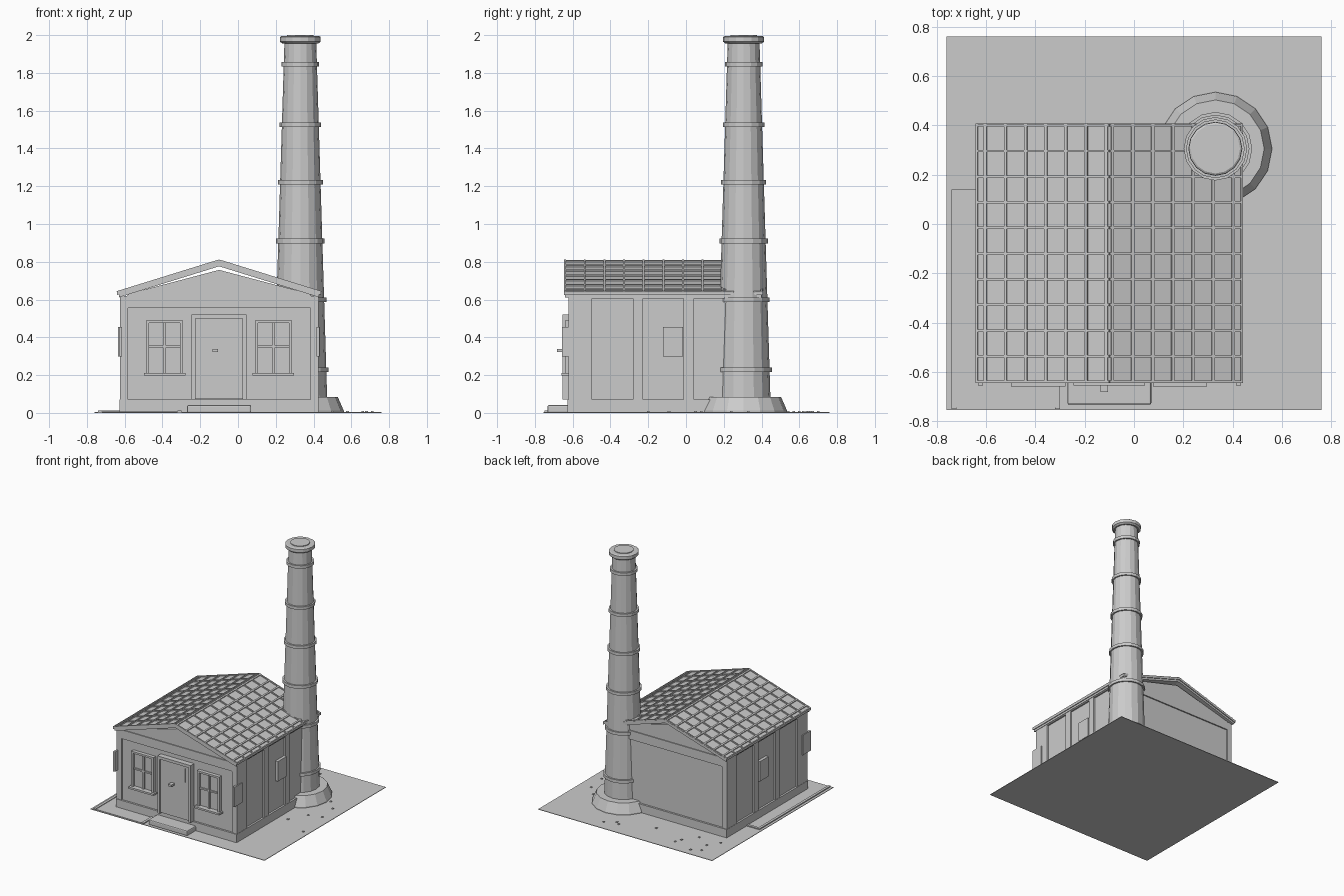
import bpy, bmesh, math
from mathutils import Matrix, Vector

cube = bpy.data.objects.get("Cube")
if cube:
    bpy.data.objects.remove(cube, do_unlink=True)

grey = bpy.data.materials.new("plain grey")
grey.use_nodes = True
grey.diffuse_color = (0.6, 0.6, 0.6, 1)
grey.node_tree.nodes["Principled BSDF"].inputs["Base Color"].default_value = (0.6, 0.6, 0.6, 1)


def finish(name, bm):
    bmesh.ops.recalc_face_normals(bm, faces=bm.faces)
    mesh = bpy.data.meshes.new(name)
    bm.to_mesh(mesh)
    bm.free()
    mesh.materials.append(grey)
    obj = bpy.data.objects.new(name, mesh)
    bpy.context.collection.objects.link(obj)
    return obj


def add_box(bm, x0, x1, y0, y1, z0, z1):
    centre = Vector(((x0 + x1) / 2, (y0 + y1) / 2, (z0 + z1) / 2))
    size = Matrix.Diagonal((x1 - x0, y1 - y0, z1 - z0, 1))
    bmesh.ops.create_cube(bm, size=1, matrix=Matrix.Translation(centre) @ size)


def boxes(name, *dims):
    bm = bmesh.new()
    for d in dims:
        add_box(bm, *d)
    return finish(name, bm)


def add_prism(bm, points, y0, y1):
    """Extrude an x-z outline from y0 to y1."""
    face = bm.faces.new([bm.verts.new((x, y0, z)) for x, z in points])
    new = bmesh.ops.extrude_face_region(bm, geom=[face])["geom"]
    bmesh.ops.translate(bm, vec=(0, y1 - y0, 0),
                        verts=[v for v in new if isinstance(v, bmesh.types.BMVert)])


def lathe(name, profile, centre, sides):
    bm = bmesh.new()
    rings = []
    for r, z in profile:
        rings.append([bm.verts.new((centre[0] + r * math.cos(2 * math.pi * i / sides),
                                    centre[1] + r * math.sin(2 * math.pi * i / sides), z))
                      for i in range(sides)])
    for a, b in zip(rings, rings[1:]):
        for i in range(sides):
            j = (i + 1) % sides
            bm.faces.new((a[i], a[j], b[j], b[i]))
    bm.faces.new(rings[0])
    bm.faces.new(rings[-1])
    return finish(name, bm)


CX, CY = -0.1, -0.12           # middle of the house
HX, HY = 0.527, 0.507          # half size of the plinth
FRONT = CY - HY

# Ground, path and pebbles
boxes("ground", (-0.76, 0.76, -0.755, 0.76, 0, 0.004))
boxes("path", (-0.72, -0.32, -0.745, -0.6, 0.002, 0.007), (-0.72, -0.6, -0.745, 0.12, 0.002, 0.007))
boxes("path_kerb", (-0.74, -0.72, -0.75, 0.14, 0.002, 0.012),
      (-0.72, -0.6, 0.12, 0.14, 0.002, 0.012), (-0.32, -0.3, -0.75, -0.62, 0.002, 0.012))
pebbles = [(-.6, .66), (-.53, .7), (-.36, .65), (-.38, .6), (-.58, .57), (-.46, .49), (-.64, .48),
           (-.12, .54), (.14, .64), (.17, .62), (.25, .67), (.58, .33), (.66, .24), (.58, .05),
           (.68, .08), (.5, -.09), (.71, -.2)]
boxes("pebbles", *[(x - .007, x + .007, y - .007, y + .007, 0.002, 0.009) for x, y in pebbles])

# House body
boxes("plinth", (CX - HX, CX + HX, FRONT, CY + HY, 0, 0.07))
boxes("walls", (CX - 0.512, CX + 0.512, CY - 0.492, CY + 0.492, 0.06, 0.618))
posts = []
for s in (-1, 1):
    x = CX + s * 0.504
    # Corner posts
    for t in (-1, 1):
        y = CY + t * 0.465
        posts.append((x - .021, x + .021, y - .037, y + .037, 0.07, 0.618))
    # Side pilasters and eave rail
    for k in (-1.5, -0.5, 0.5, 1.5):
        y = CY + k * 0.269
        posts.append((x - .021, x + .021, y - .027, y + .027, 0.07, 0.618))
    posts.append((x - .02, x + .02, CY - 0.49, CY + 0.49, 0.605, 0.618))
boxes("pilasters", *posts)
boxes("gable_bands", *[(CX - .485, CX + .485, CY + t * 0.492 - .01, CY + t * 0.492 + .01, 0.555, 0.625)
                       for t in (-1, 1)])

# Gable triangles, set slightly below the roof
bm = bmesh.new()
for t in (-1, 1):
    y = CY + t * 0.485
    add_prism(bm, [(CX - .49, 0.615), (CX + .49, 0.615), (CX + .48, 0.63),
                   (CX, 0.757), (CX - .48, 0.63)], y - .01, y + .01)
finish("gables", bm)

# Roof deck and roof skin
SLOPE = 0.31


def roof_layer(name, half, apex, thick, y0, y1):
    bm = bmesh.new()
    drop = half * SLOPE
    add_prism(bm, [(CX - half, apex - drop), (CX, apex), (CX + half, apex - drop),
                   (CX + half, apex - drop - thick), (CX, apex - thick),
                   (CX - half, apex - drop - thick)], y0, y1)
    finish(name, bm)


roof_layer("roof_deck", 0.53, 0.793, 0.017, -0.64, 0.4)
roof_layer("roof_skin", 0.54, 0.804, 0.012, -0.645, 0.407)

# Raised roof seams along both directions
bm = bmesh.new()
for s in (-1, 1):
    tilt = Matrix.Translation((CX, 0, 0.804)) @ Matrix.Rotation(s * math.atan(SLOPE), 4, 'Y')
    length = 0.54 * math.sqrt(1 + SLOPE ** 2)
    part = bmesh.new()
    for k in range(11):
        y = -0.64 + k * 0.104
        add_box(part, 0, s * length, y - .005, y + .005, -0.004, 0.008)
    for k in range(7):
        d = s * (0.012 + k * (length - 0.018) / 6.4)
        add_box(part, d - .006, d + .006, -0.645, 0.407, -0.004, 0.008)
    add_box(part, s * (length - .008), s * length, -0.645, 0.407, -0.004, 0.008)
    part.transform(tilt)
    mesh = bpy.data.meshes.new("seam_part")
    part.to_mesh(mesh)
    part.free()
    bm.from_mesh(mesh)
    bpy.data.meshes.remove(mesh)
finish("roof_seams", bm)

# Front step and door
step = boxes("front_step", (-0.27, 0.07, -0.733, -0.6, 0, 0.042))
bevel = step.modifiers.new("Bevel", 'BEVEL')
bevel.width = 0.008
bevel.segments = 2
boxes("door_frame", (-0.246, -0.226, -0.655, -0.6, 0.07, 0.522), (0.025, 0.045, -0.655, -0.6, 0.07, 0.522),
      (-0.226, 0.025, -0.655, -0.6, 0.5, 0.522))
boxes("door", (-0.226, 0.025, -0.642, -0.6, 0.075, 0.5))
boxes("door_handle", (-0.135, -0.105, -0.682, -0.64, 0.323, 0.338))
boxes("door_trim", (-0.192, -0.187, -0.647, -0.64, 0.37, 0.48), (-0.014, -0.009, -0.647, -0.64, 0.37, 0.48))

# Front windows: frame, glass, glazing bars and sill
for side, x in (("right", -0.388), ("left", 0.187)):
    a, b = x - .098, x + .098
    boxes(side + "_window_frame", (a, a + .016, -0.64, -0.6, 0.21, 0.49), (b - .016, b, -0.64, -0.6, 0.21, 0.49),
          (a + .016, b - .016, -0.64, -0.6, 0.475, 0.49))
    boxes(side + "_window_glass", (a + .01, b - .01, -0.62, -0.6, 0.21, 0.48))
    boxes(side + "_window_bars", (x - .008, x + .008, -0.632, -0.61, 0.21, 0.475),
          (a + .016, b - .016, -0.63, -0.61, 0.345, 0.357))
    boxes(side + "_window_sill", (a - .012, b + .012, -0.66, -0.6, 0.198, 0.212))

# Side hatches and corner plates
for side, s in (("right", -1), ("left", 1)):
    x = CX + s * 0.523
    boxes(side + "_hatch", (x - .012, x + .012, -0.123, -0.015, 0.298, 0.455))
    boxes(side + "_corner_plate", (x - .008, x + .008, -0.657, -0.557, 0.298, 0.455))

# Chimney: flared foot, tapering shaft, bands and cap
STACK = (0.33, 0.305)
lathe("chimney_foot", [(0.23, 0), (0.23, 0.012), (0.198, 0.085)], STACK, 16)
lathe("chimney_shaft", [(0.142, 0.08), (0.084, 1.97)], STACK, 16)
for z in (0.228, 0.6, 0.91, 1.22, 1.525, 1.845):
    r = 0.142 - 0.058 * (z - 0.08) / 1.89 + 0.012
    lathe("chimney_band", [(r, z - .012), (r, z + .012)], STACK, 16)
lathe("chimney_cap", [(0.095, 1.955), (0.108, 1.965), (0.108, 1.99), (0.1, 1.995)], STACK, 16)
lathe("chimney_mouth", [(0.07, 1.99), (0.07, 2.0)], STACK, 16)
